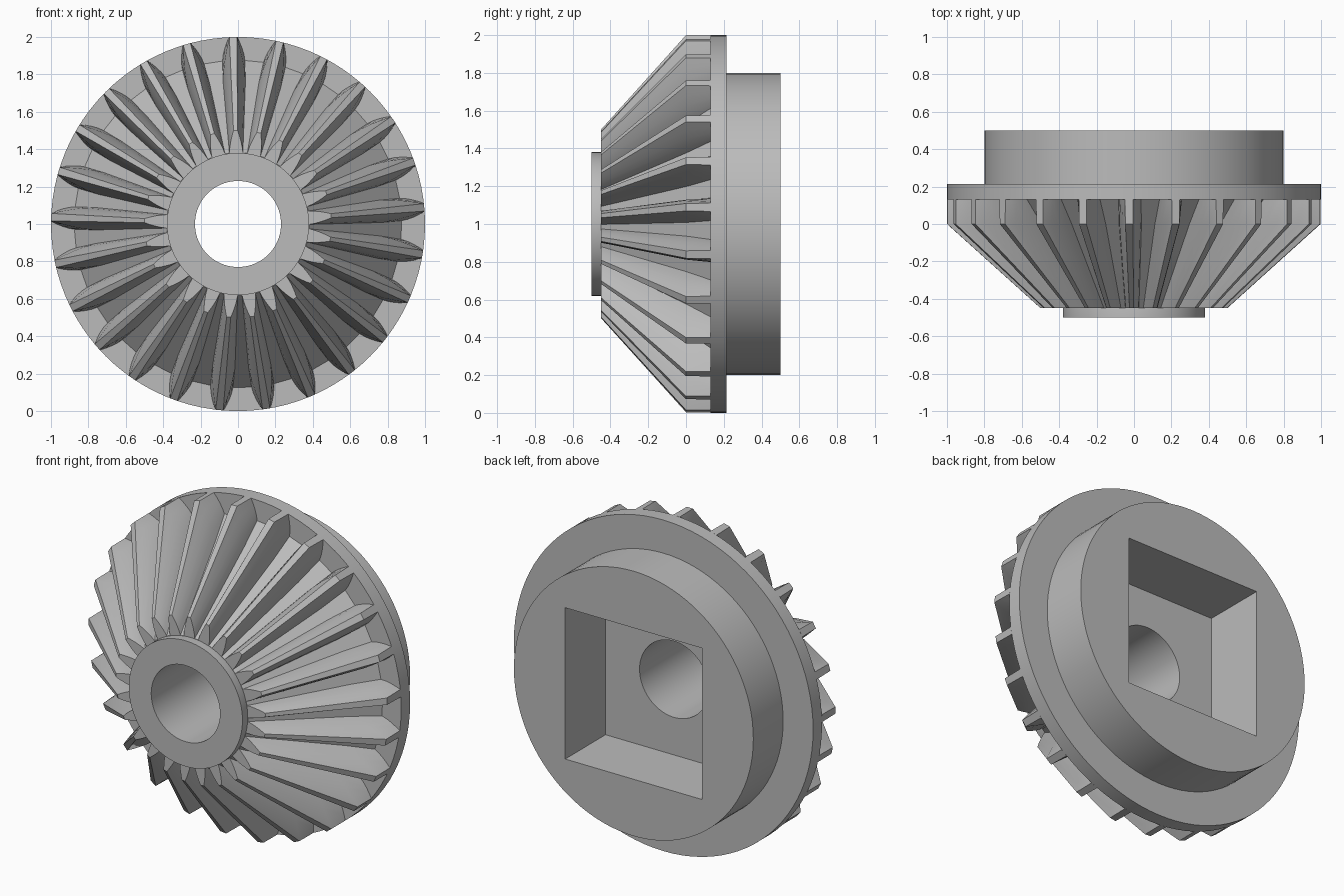
import bpy, bmesh, math

if "Cube" in bpy.data.objects:
    bpy.data.objects.remove(bpy.data.objects["Cube"], do_unlink=True)

TEETH = 25
SEGMENTS = 96
BORE = 0.23
PHASE = math.radians(-1.5)

metal = bpy.data.materials.new("plain grey metal")
metal.use_nodes = True
grey = (0.5, 0.5, 0.5, 1)
metal.diffuse_color = grey
metal.node_tree.nodes["Principled BSDF"].inputs["Base Color"].default_value = grey


def point(radius, angle, y):
    """Point around the gear axis, measured clockwise from the top."""
    return (radius * math.sin(angle), y, 1 + radius * math.cos(angle))


def circle(radius, y):
    return [point(radius, math.tau * i / SEGMENTS, y) for i in range(SEGMENTS)]


def square(half, y):
    ring = []
    for i in range(SEGMENTS):
        a = math.tau * i / SEGMENTS
        ring.append(point(half / max(abs(math.sin(a)), abs(math.cos(a))), a, y))
    return ring


def tooth_ring(y, root, tip, root_width, tip_width):
    """Toothed outline with bulging flanks; widths are half widths."""
    steps = [0, 0.25, 0.5, 0.75, 1]
    flank = []
    for u in steps:
        r = root + (tip - root) * u
        w = tip_width + (root_width - tip_width) * (1 - u ** 1.6)
        flank.append((r, math.asin(w / r)))
    outline = [(r, -a) for r, a in flank] + flank[::-1]
    return [point(r, PHASE + math.tau * k / TEETH + a, y)
            for k in range(TEETH) for r, a in outline]


def loft(name, rings, closed=True):
    """Skin a sequence of equal-length rings, optionally back to the first."""
    bm = bmesh.new()
    loops = [[bm.verts.new(p) for p in ring] for ring in rings]
    pairs = list(zip(loops, loops[1:]))
    if closed:
        pairs.append((loops[-1], loops[0]))
    for a, b in pairs:
        for i in range(len(a)):
            j = (i + 1) % len(a)
            bm.faces.new((a[i], a[j], b[j], b[i]))
    bmesh.ops.recalc_face_normals(bm, faces=bm.faces)
    mesh = bpy.data.meshes.new(name)
    bm.to_mesh(mesh)
    bm.free()
    mesh.materials.append(metal)
    obj = bpy.data.objects.new(name, mesh)
    bpy.context.collection.objects.link(obj)
    bpy.ops.object.select_all(action="DESELECT")
    obj.select_set(True)
    bpy.context.view_layer.objects.active = obj
    bpy.ops.object.shade_smooth_by_angle(angle=math.radians(30))
    return obj


# Front collar and the bore through the gear
loft("hub_collar", [circle(BORE, -0.5), circle(0.38, -0.5),
                    circle(0.38, -0.4), circle(BORE, 0.115)])

# Bevel teeth: inner end, widest shoulder, straight outer end
stations = [tooth_ring(-0.45, 0.382, 0.5, 0.036, 0.011),
            tooth_ring(0, 0.765, 1, 0.06, 0.02),
            tooth_ring(0.13, 0.875, 1, 0.06, 0.022)]
count = len(stations[0])
inner = [tooth_ring(y, 0.3, 0.3, 0.02, 0.005) for y in (-0.45, -0.44)]
back = tooth_ring(0.13, 0.75, 0.75, 0.05, 0.01)
loft("bevel_teeth", [inner[0]] + stations + [back], closed=False)

# Backing flange
loft("flange", [circle(0.7, 0.13), circle(1, 0.13),
                circle(1, 0.215), circle(0.7, 0.215)])

# Rear boss with square drive socket
loft("rear_boss", [circle(0.8, 0.2), circle(0.8, 0.5), square(0.457, 0.5),
                   square(0.457, 0.115), circle(BORE, 0.115)], closed=False)
